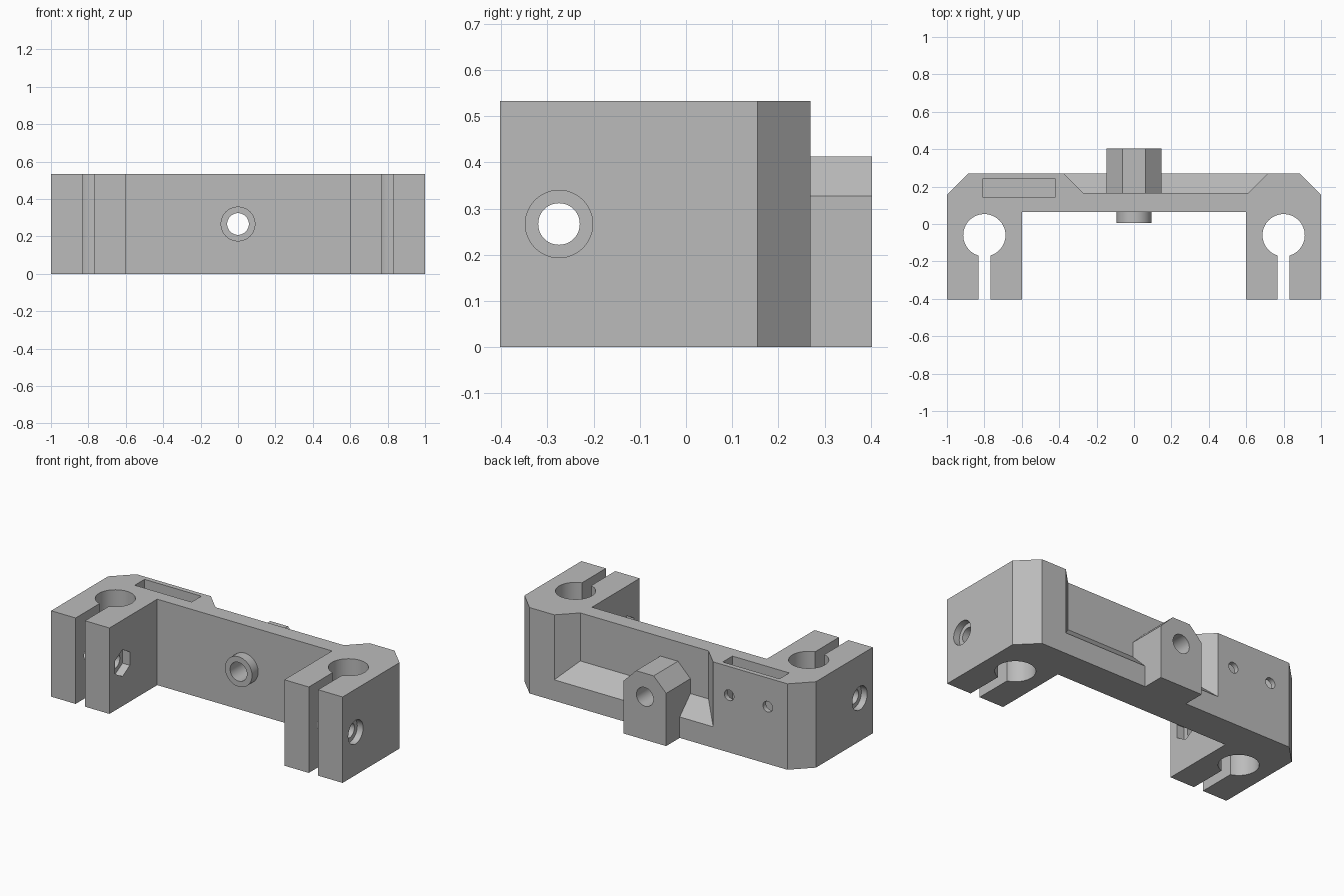
import bpy, bmesh, math

cube = bpy.data.objects.get("Cube")
if cube:
    bpy.data.objects.remove(cube, do_unlink=True)

H = 0.533            # body height
MID = H / 2          # height of all bolt axes

grey = bpy.data.materials.new("light grey plastic")
grey.use_nodes = True
colour = (0.5, 0.5, 0.5, 1)
grey.diffuse_color = colour
grey.node_tree.nodes["Principled BSDF"].inputs["Base Color"].default_value = colour


def loft(name, start, end):
    """Solid between two matching rings of 3D points."""
    bm = bmesh.new()
    a = [bm.verts.new(p) for p in start]
    b = [bm.verts.new(p) for p in end]
    n = len(a)
    bm.faces.new(a)
    bm.faces.new(b[::-1])
    for i in range(n):
        j = (i + 1) % n
        bm.faces.new((a[j], a[i], b[i], b[j]))
    bmesh.ops.recalc_face_normals(bm, faces=bm.faces)
    mesh = bpy.data.meshes.new(name)
    bm.to_mesh(mesh)
    bm.free()
    mesh.materials.append(grey)
    ob = bpy.data.objects.new(name, mesh)
    bpy.context.collection.objects.link(ob)
    return ob


def place(axis, u, v, w):
    """Put a 2D point (u, v) at distance w along the axis."""
    return {"x": (w, u, v), "y": (u, w, v), "z": (u, v, w)}[axis]


def prism(name, axis, outline, w0, w1):
    return loft(name, [place(axis, u, v, w0) for u, v in outline],
                [place(axis, u, v, w1) for u, v in outline])


def circle(u, v, r, n=48, turn=0.0):
    return [(u + r * math.cos(turn + math.tau * i / n),
             v + r * math.sin(turn + math.tau * i / n)) for i in range(n)]


def rect(u0, u1, v0, v1):
    return [(u0, v0), (u1, v0), (u1, v1), (u0, v1)]


def combine(target, tool, operation):
    """Apply a boolean and discard the tool."""
    mod = target.modifiers.new(operation.lower(), "BOOLEAN")
    mod.operation = operation
    mod.solver = "EXACT"
    mod.object = tool
    bpy.ops.object.select_all(action="DESELECT")
    bpy.context.view_layer.objects.active = target
    target.select_set(True)
    bpy.ops.object.modifier_apply(modifier=mod.name)
    bpy.data.objects.remove(tool, do_unlink=True)


def cut(target, *args):
    combine(target, prism("cutter", *args), "DIFFERENCE")


# Bracket body: crossbar with two clamp legs and bevelled back corners
half = [(0.6, 0.065), (0.6, -0.403), (1, -0.403), (1, 0.155), (0.885, 0.27)]
bracket = prism("clamp_bracket", "z",
                half + [(-x, y) for x, y in reversed(half)], 0, H)

# Back recess, open at the top, with sloping sides and floor
def recess_ring(grow, y):
    return [place("y", u, v, y) for u, v in
            rect(-0.27 - grow, 0.61 + grow, 0.235 - grow, H + 0.2)]

combine(bracket, loft("recess_cutter", recess_ring(0, 0.165),
                      recess_ring(0.125, 0.29)), "DIFFERENCE")

# Octagonal back boss and round front collar, with one bore through both
across = 0.146 / math.cos(math.pi / 8)
octagon = circle(0, MID, across, 8, math.pi / 8)
boss_outline = [(u, v if v > MID else 0) for u, v in octagon
                if v > MID or abs(u) > 0.1]
combine(bracket, prism("boss", "y", boss_outline, 0.12, 0.403), "UNION")
combine(bracket, prism("collar", "y", circle(0, MID, 0.093), 0.005, 0.1), "UNION")
cut(bracket, "y", circle(0, MID, 0.058), -0.1, 0.5)

# Rod clamps: rod bore, slit, cross bolt, outer counterbore, inner nut pocket
for s in (-1, 1):
    cut(bracket, "z", circle(0.8 * s, -0.06, 0.113, 64), -0.1, H + 0.1)
    cut(bracket, "z", rect(0.8 * s - 0.032, 0.8 * s + 0.032, -0.5, -0.1),
        -0.1, H + 0.1)
    cut(bracket, "x", circle(-0.275, MID, 0.045), 0.5 * s, 1.1 * s)
    cut(bracket, "x", circle(-0.275, MID, 0.073), 0.96 * s, 1.1 * s)
    cut(bracket, "x", circle(-0.275, MID, 0.083, 6, math.pi / 2), 0.5 * s, 0.65 * s)

# Sensor pocket in the top and its two screw holes from the back
cut(bracket, "z", rect(-0.81, -0.42, 0.145, 0.24), 0.25, H + 0.1)
for x in (-0.75, -0.485):
    cut(bracket, "y", circle(x, 0.355, 0.033, 32), 0.19, 0.4)

bpy.ops.object.select_all(action="DESELECT")
bracket.select_set(True)
bpy.context.view_layer.objects.active = bracket
bpy.ops.object.shade_smooth_by_angle(angle=math.radians(25))
